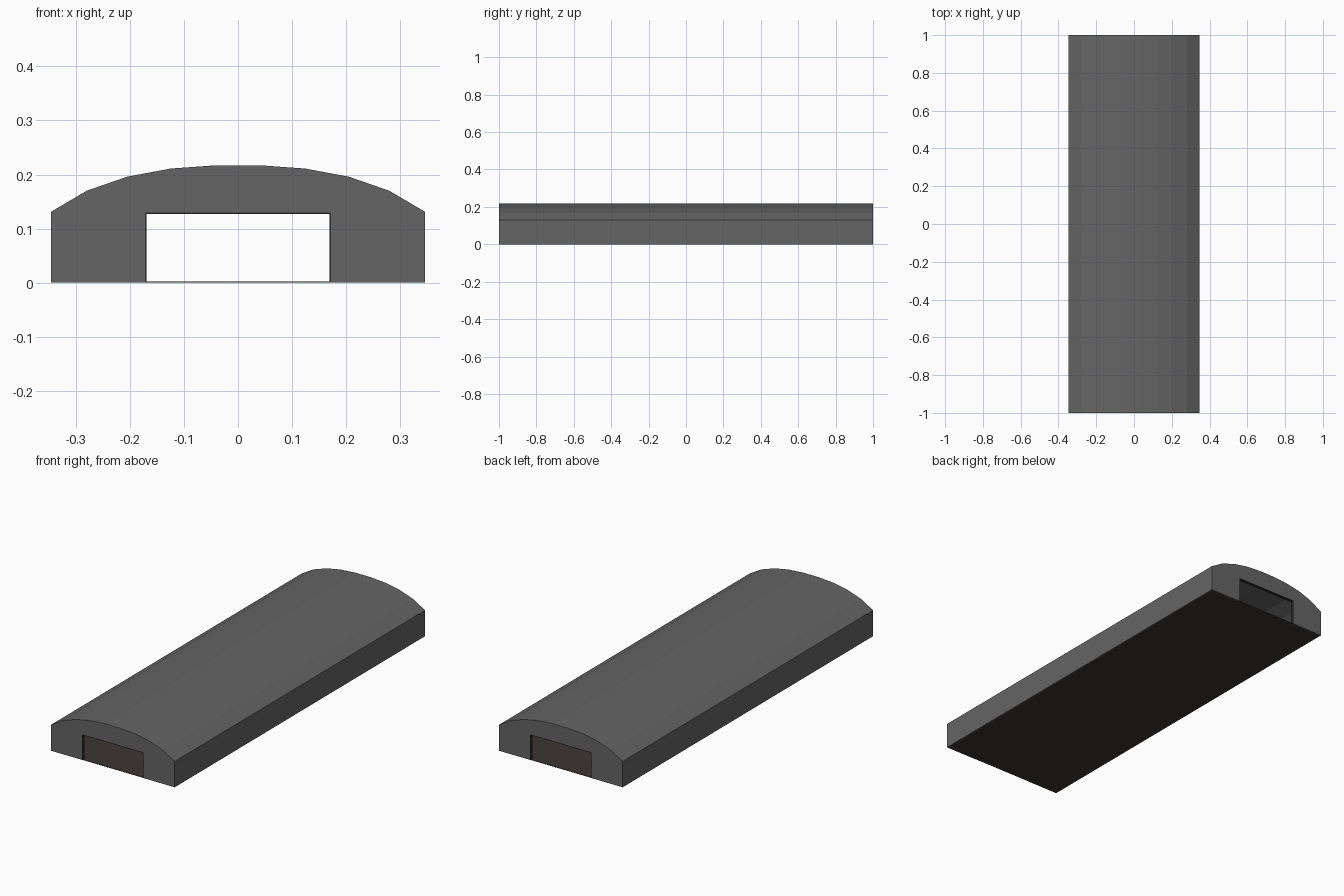
import bpy, bmesh

if "Cube" in bpy.data.objects:
    bpy.data.objects.remove(bpy.data.objects["Cube"])

BAYS = 11
LENGTH = 2.0
T = 0.006          # shell thickness
DOOR_W, DOOR_H = 0.172, 0.13


def material(name, rgb):
    m = bpy.data.materials.new(name)
    m.diffuse_color = (*rgb, 1)
    m.use_nodes = True
    m.node_tree.nodes["Principled BSDF"].inputs["Base Color"].default_value = m.diffuse_color
    return m


grey = material("concrete grey", (0.13, 0.13, 0.13))
frame_dark = material("frame black", (0.03, 0.03, 0.03))
brown = material("floor brown", (0.045, 0.034, 0.032))


def extrude_profile(name, pts, y0, y1, mat):
    """Closed x-z outline extruded along y."""
    bm = bmesh.new()
    face = bm.faces.new([bm.verts.new((x, y0, z)) for x, z in pts])
    ext = bmesh.ops.extrude_face_region(bm, geom=[face])
    bmesh.ops.translate(bm, vec=(0, y1 - y0, 0),
                        verts=[v for v in ext["geom"] if isinstance(v, bmesh.types.BMVert)])
    bmesh.ops.recalc_face_normals(bm, faces=bm.faces)
    me = bpy.data.meshes.new(name)
    bm.to_mesh(me)
    bm.free()
    me.materials.append(mat)
    ob = bpy.data.objects.new(name, me)
    bpy.context.collection.objects.link(ob)
    return ob


# right half of the outer outline, mirrored to make the whole arch
half = [(0.346, 0), (0.346, 0.131), (0.28, 0.170), (0.205, 0.196), (0.125, 0.211), (0.042, 0.217)]
outer = half + [(-x, z) for x, z in reversed(half)]
inner = [(x * (1 - T / 0.346), z - (T if z > 0 else 0)) for x, z in outer]

# arched shell, one bay repeated along the length
bay = LENGTH / BAYS
shell = extrude_profile("arched_shell", outer + inner[::-1], -1, -1 + bay, grey)
arr = shell.modifiers.new("bays", 'ARRAY')
arr.count = BAYS
arr.use_relative_offset = False
arr.use_constant_offset = True
arr.constant_offset_displace = (0, bay, 0)

# end walls with doorway, and a thin frame around each doorway
door = [(-DOOR_W, 0), (-DOOR_W, DOOR_H), (DOOR_W, DOOR_H), (DOOR_W, 0)]
wall = inner + door
jamb = 0.003
lining = door + [(DOOR_W - jamb, 0), (DOOR_W - jamb, DOOR_H - jamb),
                 (-DOOR_W + jamb, DOOR_H - jamb), (-DOOR_W + jamb, 0)]
for side, s in (("front", -1), ("back", 1)):
    extrude_profile(side + "_end_wall", wall, s * 1.0, s * (1 - T), grey)
    extrude_profile(side + "_door_frame", lining, s * 1.0, s * 0.985, frame_dark)

# floor slab
extrude_profile("floor", [(-0.345, 0), (0.345, 0), (0.345, 0.002), (-0.345, 0.002)],
                -0.999, 0.999, brown)
